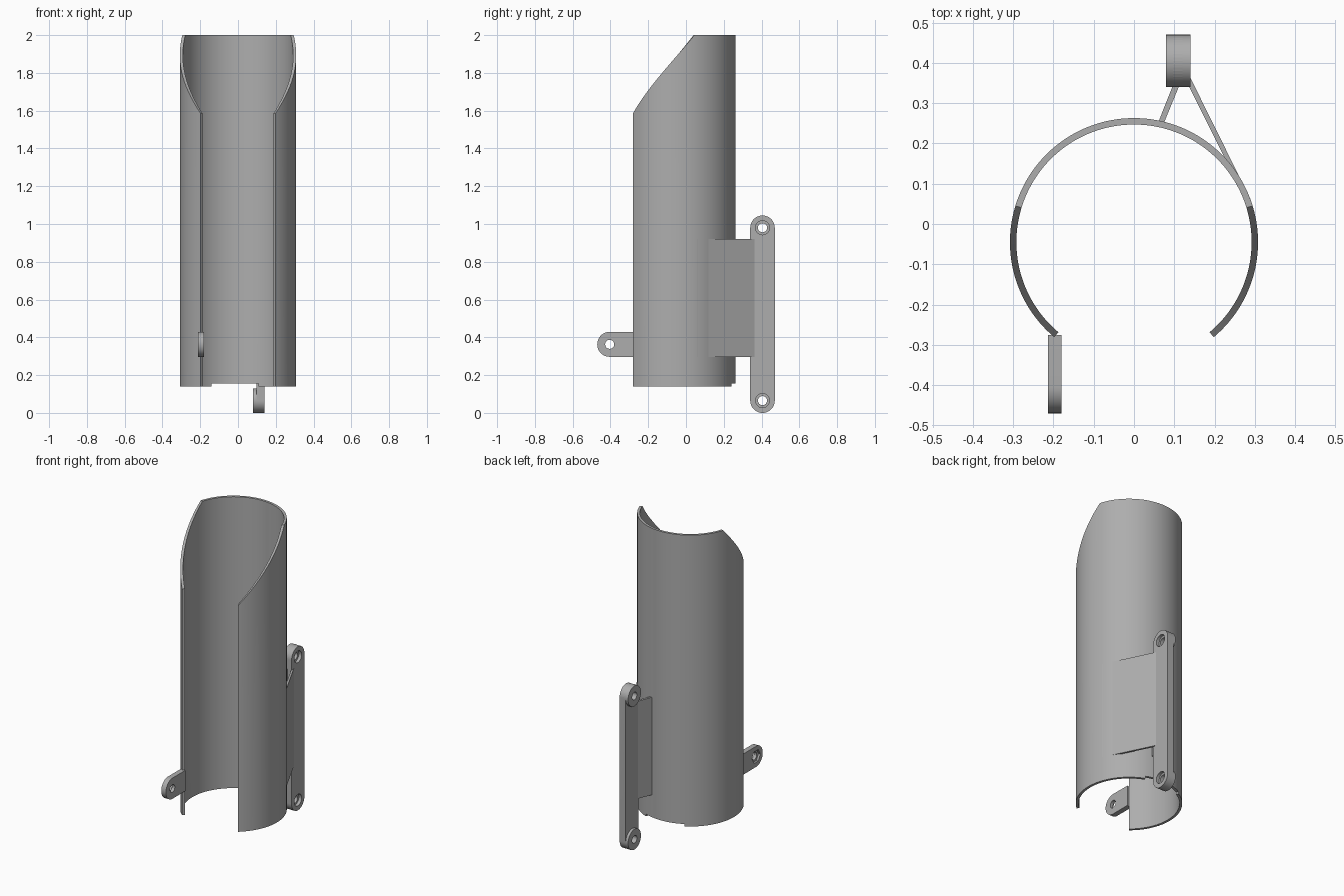
import bpy, bmesh
from math import sin, cos, pi, radians

cube = bpy.data.objects.get("Cube")
if cube:
    bpy.data.objects.remove(cube)

grey = bpy.data.materials.new("mid grey")
grey.use_nodes = True
colour = (0.42, 0.42, 0.42, 1)
grey.diffuse_color = colour
grey.node_tree.nodes["Principled BSDF"].inputs["Base Color"].default_value = colour


def make_object(name, bm):
    bmesh.ops.recalc_face_normals(bm, faces=bm.faces)
    mesh = bpy.data.meshes.new(name)
    bm.to_mesh(mesh)
    bm.free()
    mesh.materials.append(grey)
    obj = bpy.data.objects.new(name, mesh)
    bpy.context.collection.objects.link(obj)
    return obj


def smooth(obj):
    bpy.ops.object.select_all(action='DESELECT')
    obj.select_set(True)
    bpy.context.view_layer.objects.active = obj
    bpy.ops.object.shade_smooth_by_angle(angle=radians(30))


def prism(name, points, offset):
    """Extrude a closed outline of 3D points along an offset."""
    bm = bmesh.new()
    face = bm.faces.new([bm.verts.new(p) for p in points])
    result = bmesh.ops.extrude_face_region(bm, geom=[face], use_keep_orig=True)
    verts = [v for v in result["geom"] if isinstance(v, bmesh.types.BMVert)]
    bmesh.ops.translate(bm, verts=verts, vec=offset)
    return make_object(name, bm)


def disc(name, x0, x1, y, z, radius, sides=48):
    pts = [(x0, y + radius * cos(2 * pi * i / sides), z + radius * sin(2 * pi * i / sides))
           for i in range(sides)]
    return prism(name, pts, (x1 - x0, 0, 0))


def boolean(obj, tool, operation):
    mod = obj.modifiers.new("cut", 'BOOLEAN')
    mod.object, mod.operation, mod.solver = tool, operation, 'EXACT'
    bpy.context.view_layer.objects.active = obj
    bpy.ops.object.modifier_apply(modifier=mod.name)
    bpy.data.objects.remove(tool)


# Open sleeve: wall section lofted around an arc, sloping at the front
CY, R_OUT, R_IN = -0.045, 0.308, 0.292
END, SLOPE_TOP = -50, 17
NOTCH = (68, 118.5)


def top_z(a):
    a = min(a, 180 - a)
    return 2 - 0.415 * max(0, SLOPE_TOP - a) / (SLOPE_TOP - END)


def bottom_z(a):
    return 0.155 if NOTCH[0] < a < NOTCH[1] else 0.14


angles = [END + 2 * i for i in range(141)] + [SLOPE_TOP, 180 - SLOPE_TOP]
for n in NOTCH:
    angles += [n - 0.02, n + 0.02]
bm = bmesh.new()
columns = []
for a in sorted(set(angles)):
    c, s = cos(radians(a)), sin(radians(a))
    lo, hi = bottom_z(a), top_z(a)
    section = ((R_OUT, lo), (R_OUT, hi), (R_IN, hi), (R_IN, lo))
    columns.append([bm.verts.new((r * c, CY + r * s, z)) for r, z in section])
for p, q in zip(columns, columns[1:]):
    for i in range(4):
        j = (i + 1) % 4
        bm.faces.new((p[i], p[j], q[j], q[i]))
bm.faces.new(columns[0])
bm.faces.new(columns[-1])
smooth(make_object("sleeve", bm))

# Rear mounting bar with round ends, bosses and counterbored holes
BAR_Y, BAR_R, Z_LOW, Z_HIGH = 0.405, 0.065, 0.065, 0.98
outline = []
for i in range(50):
    t = pi * (i if i < 25 else i - 1) / 24
    z = Z_HIGH if i < 25 else Z_LOW
    outline.append((0.097, BAR_Y + BAR_R * cos(t), z + BAR_R * sin(t)))
bar = prism("rear_mounting_bar", outline, (0.043, 0, 0))
for z in (Z_LOW, Z_HIGH):
    boolean(bar, disc("boss", 0.08, 0.12, BAR_Y, z, BAR_R), 'UNION')
    boolean(bar, disc("hole", 0, 0.3, BAR_Y, z, 0.024), 'DIFFERENCE')
    boolean(bar, disc("counterbore", 0.12, 0.3, BAR_Y, z, 0.037), 'DIFFERENCE')
smooth(bar)

# Two webs joining the bar to the sleeve
WEB_LOW, WEB_HEIGHT = 0.297, 0.623
webs = {
    "outer_web": ((0.139, 0.365), (0.127, 0.36), (0.225, 0.165), (0.28, 0.056), (0.289, 0.062)),
    "inner_web": ((0.097, 0.345), (0.113, 0.345), (0.074, 0.25), (0.06, 0.252)),
}
for name, pts in webs.items():
    prism(name, [(x, y, WEB_LOW) for x, y in pts], (0, 0, WEB_HEIGHT))

# Front tab with a hexagonal pocket on its outer side
TAB_Y, TAB_Z, TAB_R = -0.404, 0.363, 0.066
outline = [(-0.213, TAB_Y - TAB_R * sin(pi * i / 24), TAB_Z + TAB_R * cos(pi * i / 24))
           for i in range(25)]
outline += [(-0.213, -0.275, TAB_Z - TAB_R), (-0.213, -0.275, TAB_Z + TAB_R)]
tab = prism("front_tab", outline, (0.033, 0, 0))
boolean(tab, disc("hole", -0.4, 0, TAB_Y, TAB_Z, 0.024), 'DIFFERENCE')
boolean(tab, disc("pocket", -0.4, -0.2, TAB_Y, TAB_Z, 0.042, 6), 'DIFFERENCE')
smooth(tab)
